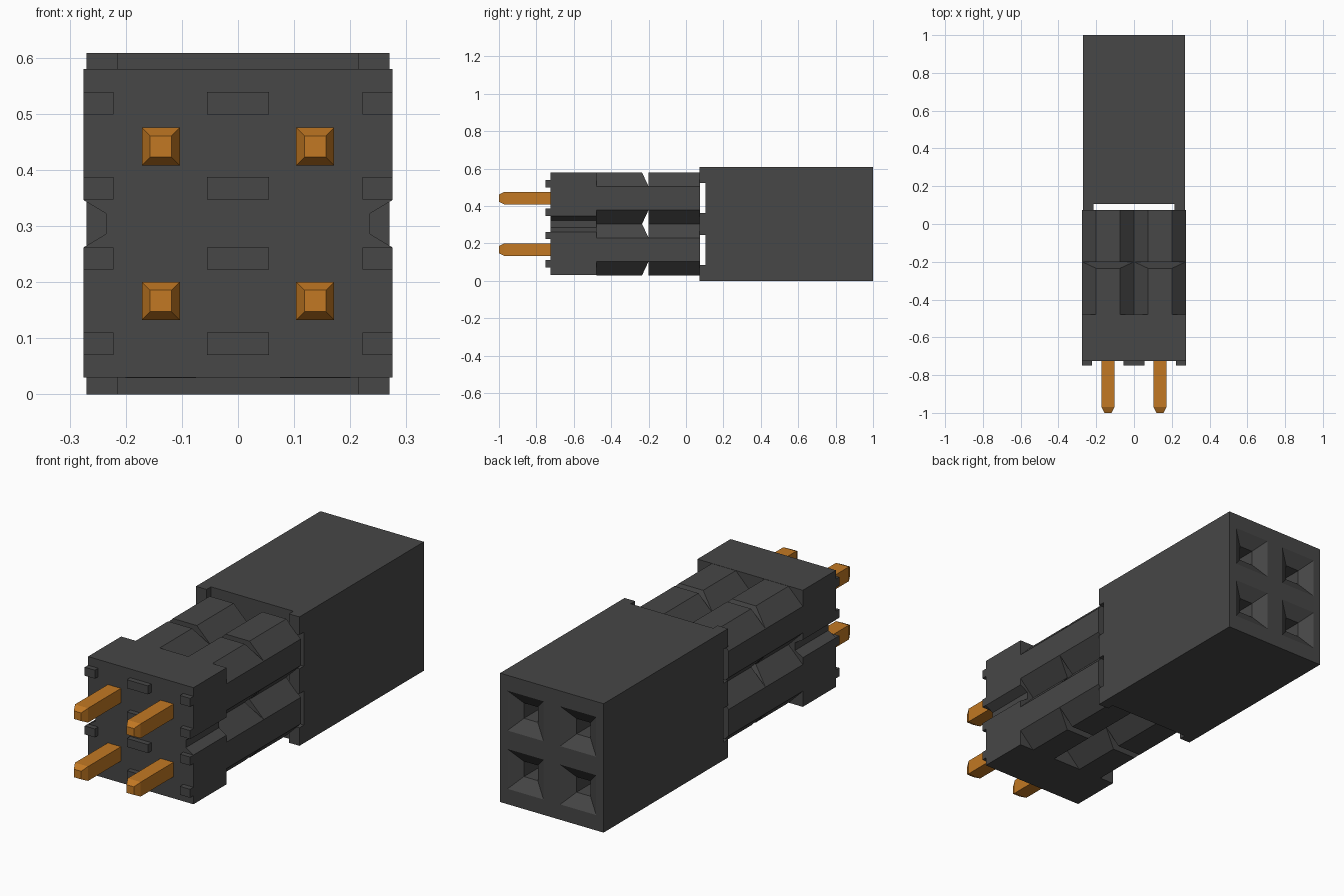
import bpy, bmesh
from mathutils import Vector

cube = bpy.data.objects.get("Cube")
if cube:
    bpy.data.objects.remove(cube, do_unlink=True)


def material(name, rgb):
    m = bpy.data.materials.new(name)
    m.use_nodes = True
    col = (*rgb, 1.0)
    m.diffuse_color = col
    m.node_tree.nodes["Principled BSDF"].inputs["Base Color"].default_value = col
    return m


GREY = material("dark grey plastic", (0.063, 0.063, 0.063))
COPPER = material("copper orange", (0.54, 0.19, 0.017))
MID = 0.304                      # height of the centre line
PITCH = 0.1375                   # half the spacing between contacts
CELLS = [(sx * PITCH, MID + sz * PITCH) for sz in (-1, 1) for sx in (-1, 1)]


def finish(name, bm, mat):
    bmesh.ops.recalc_face_normals(bm, faces=bm.faces)
    mesh = bpy.data.meshes.new(name)
    bm.to_mesh(mesh)
    bm.free()
    mesh.materials.append(mat)
    ob = bpy.data.objects.new(name, mesh)
    bpy.context.collection.objects.link(ob)
    return ob


def add_box(bm, x0, x1, y0, y1, z0, z1):
    verts = bmesh.ops.create_cube(bm, size=1)["verts"]
    for v in verts:
        v.co = Vector(((x0, x1)[v.co.x > 0], (y0, y1)[v.co.y > 0], (z0, z1)[v.co.z > 0]))


def loft(bm, rings):
    """Skin between rings of points; returns the vertex rings."""
    vr = [[bm.verts.new(p) for p in r] for r in rings]
    n = len(vr[0])
    for a, b in zip(vr, vr[1:]):
        for i in range(n):
            bm.faces.new((a[i], a[(i + 1) % n], b[(i + 1) % n], b[i]))
    return vr


# Front block with a tapered notch down each side
half = [(0.275, 0.03), (0.275, 0.262), (0.235, 0.286), (0.235, 0.322), (0.275, 0.346), (0.275, 0.58)]
profile = half + [(-x, z) for x, z in reversed(half)]
bm = bmesh.new()
ends = loft(bm, [[(x, y, z) for x, z in profile] for y in (-0.725, -0.478)])
for ring in ends:
    bm.faces.new(ring)
finish("front_block", bm, GREY)

# Four octagonal barrels, each split by a slanted catch groove
F, S = 0.0625, PITCH
octagon = [(S, -F), (S, F), (F, S), (-F, S), (-S, F), (-S, -F), (-F, -S), (F, -S)]
bm = bmesh.new()
for cx, cz in CELLS:
    start = [(cx + x, -0.478, cz + z) for x, z in octagon]
    slant = [(cx + x, -0.235 if abs(z) > 0.1 else -0.2, cz + z) for x, z in octagon]
    a, b = loft(bm, [start, slant])
    bm.faces.new(a)
    for ids in ((0, 1, 4, 5), (1, 2, 3, 4), (5, 6, 7, 0)):
        bm.faces.new([b[i] for i in ids])
    for ring in loft(bm, [[(cx + x, y, cz + z) for x, z in octagon] for y in (-0.2, 0.075)]):
        bm.faces.new(ring)
finish("contact_barrels", bm, GREY)

# Small raised pads on the front face
bm = bmesh.new()
for z in (0.07, 0.222, 0.347, 0.499):
    for x0, x1 in ((-0.275, -0.222), (-0.055, 0.055), (0.222, 0.275)):
        add_box(bm, x0, x1, -0.75, -0.725, z, z + 0.04)
finish("front_pads", bm, GREY)

# Rear housing, with funnel sockets sunk into the back face
bm = bmesh.new()
add_box(bm, -0.27, 0.27, 0.105, 1.0, 0, 0.608)
R = 0.094
for axis, centres in ((0, (-PITCH, PITCH)), (2, (MID - PITCH, MID + PITCH))):
    for c in centres:
        for d in (-R, R):
            co, no = Vector((0, 0, 0)), Vector((0, 0, 0))
            co[axis], no[axis] = c + d, 1
            bmesh.ops.bisect_plane(bm, geom=bm.verts[:] + bm.edges[:] + bm.faces[:],
                                   plane_co=co, plane_no=no)
bm.normal_update()
mouths = []
for f in bm.faces:
    c = f.calc_center_median()
    if c.y > 0.99 and any(abs(c.x - x) < 0.02 and abs(c.z - z) < 0.02 for x, z in CELLS):
        mouths.append(f)
bmesh.ops.inset_individual(bm, faces=mouths, thickness=0.058, depth=0, use_even_offset=True)
for f in mouths:
    for v in f.verts:
        v.co.y -= 0.04
for f in bmesh.ops.extrude_discrete_faces(bm, faces=mouths)["faces"]:
    for v in f.verts:
        v.co.y -= 0.3
finish("rear_housing", bm, GREY)

# Standoffs between the barrels and the rear housing
bm = bmesh.new()
for z0, z1 in ((0, 0.085), (0.245, 0.363), (0.523, 0.608)):
    for x0, x1 in ((-0.27, -0.215), (0.215, 0.27)):
        add_box(bm, x0, x1, 0.072, 0.105, z0, z1)
finish("standoffs", bm, GREY)

# Four square pins with tapered tips
bm = bmesh.new()
for cx, cz in CELLS:
    rings = [[(cx + sx * r, y, cz + sz * r) for sx, sz in ((-1, -1), (1, -1), (1, 1), (-1, 1))]
             for y, r in ((-1.0, 0.019), (-0.97, 0.034), (-0.72, 0.034))]
    vr = loft(bm, rings)
    bm.faces.new(vr[0])
    bm.faces.new(vr[-1])
finish("pins", bm, COPPER)
